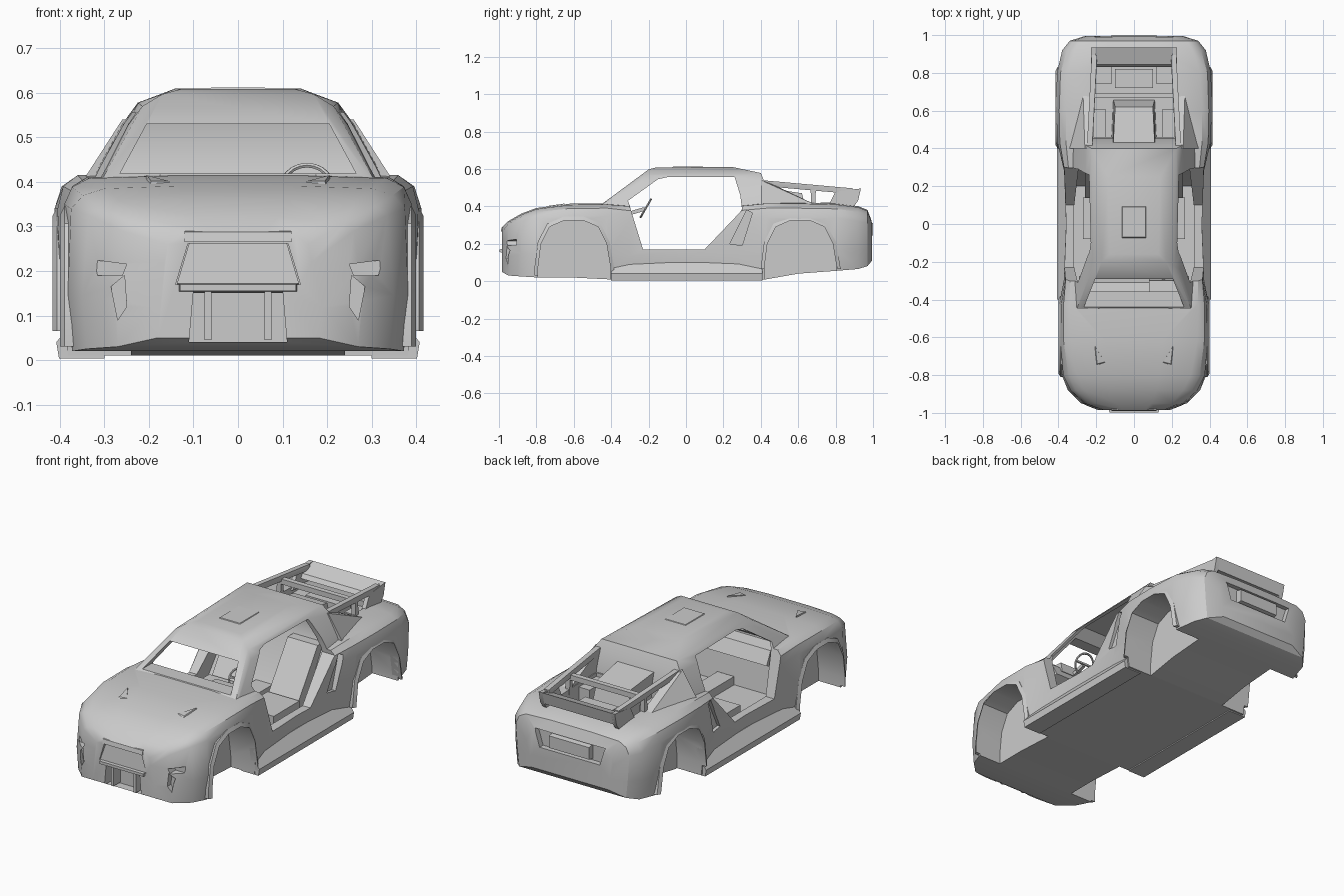
import bpy, bmesh, math
from mathutils import Vector

if "Cube" in bpy.data.objects:
    bpy.data.objects.remove(bpy.data.objects["Cube"])


def finish(name, bm):
    bmesh.ops.recalc_face_normals(bm, faces=bm.faces)
    me = bpy.data.meshes.new(name)
    bm.to_mesh(me)
    bm.free()
    ob = bpy.data.objects.new(name, me)
    bpy.context.collection.objects.link(ob)
    return ob


def hull(name, pts, mirror=False):
    """Convex solid around points, optionally mirrored in x."""
    bm = bmesh.new()
    for x, y, z in pts:
        bm.verts.new((x, y, z))
        if mirror:
            bm.verts.new((-x, y, z))
    bmesh.ops.convex_hull(bm, input=bm.verts[:])
    bmesh.ops.delete(bm, geom=[v for v in bm.verts if not v.link_faces], context='VERTS')
    bmesh.ops.dissolve_limit(bm, angle_limit=0.01, verts=bm.verts[:], edges=bm.edges[:])
    return finish(name, bm)


def side_prism(name, yz, a, b):
    return hull(name, [(x, y, z) for y, z in yz for x in (a, b)])


def front_prism(name, xz, a, b, mirror=False):
    return hull(name, [(x, y, z) for x, z in xz for y in (a, b)], mirror)


def box(name, x0, x1, y0, y1, z0, z1):
    return side_prism(name, [(y0, z0), (y0, z1), (y1, z0), (y1, z1)], x0, x1)


def bar(name, p, q, r):
    return hull(name, [Vector(e) + Vector((i, j, k)) for e in (p, q)
                       for i in (-r, r) for j in (-r, r) for k in (-r, r)])


def boolean(ob, cutter, op='DIFFERENCE'):
    cutter.hide_render = True
    m = ob.modifiers.new("cut", 'BOOLEAN')
    m.operation, m.solver, m.object = op, 'EXACT', cutter
    bpy.context.view_layer.objects.active = ob
    bpy.ops.object.modifier_apply(modifier=m.name)
    bpy.data.objects.remove(cutter)


# Lower body lofted through stations: y, bottom z, mid x, shoulder x, shoulder z, top x, top z
STATIONS = [
    (-0.985, .05, .19, .165, .22, .13, .28), (-0.95, .03, .28, .26, .29, .20, .315),
    (-0.88, .025, .35, .335, .325, .26, .355), (-0.80, .02, .382, .375, .34, .30, .385),
    (-0.62, .02, .395, .39, .35, .335, .408), (-0.42, .01, .395, .385, .35, .34, .41),
    (-0.30, .01, .372, .365, .33, .34, .40), (0.0, .01, .36, .355, .33, .33, .39),
    (0.28, .01, .37, .37, .33, .345, .40), (0.43, .01, .398, .405, .34, .36, .415),
    (0.60, .04, .41, .412, .34, .36, .415), (0.80, .055, .405, .408, .34, .35, .41),
    (0.92, .065, .375, .38, .32, .31, .395), (0.97, .08, .33, .34, .31, .28, .375),
    (0.995, .11, .24, .26, .25, .22, .31)]
bm = bmesh.new()
rings = []
for y, zb, wm, ws, zs, wt, zt in STATIONS:
    half = [(wm - .01, zb), (wm, zb + .4 * (zs - zb)), (ws, zs), ((ws + wt) / 2 + .01, (zs + 2 * zt) / 3),
            (wt, zt), (wt * .45, zt + .006)]
    ring = half + [(-x, z) for x, z in reversed(half)]
    rings.append([bm.verts.new((x, y, z)) for x, z in ring])
for a, b in zip(rings, rings[1:]):
    for i in range(len(a)):
        j = (i + 1) % len(a)
        bm.faces.new((a[i], a[j], b[j], b[i]))
bm.faces.new(rings[0])
bm.faces.new(rings[-1])
body = finish("body_shell", bm)

# Cabin upper joined to the body
boolean(body, hull("cabin", [
    (.33, -.52, .36), (.345, .46, .36), (.31, .45, .44), (.245, -.24, .53), (.26, .42, .53),
    (.215, -.222, .57), (.17, -.20, .597), (.225, .40, .578), (.13, -.16, .608), (.14, .25, .61)], True), 'UNION')

# Side skirts joined to the body
for s in (-1, 1):
    boolean(body, hull("skirt", [(s * x, y, z) for x, z in ((.3, .004), (.402, .004), (.408, .04), (.36, .10), (.3, .10))
                                 for y in (-.4, .41)]), 'UNION')

# Cabin interior, doors and windscreen openings
boolean(body, hull("cabin_cut", [
    (.30, -.38, .40), (.29, .36, .40), (.225, -.19, .535), (.225, .36, .535), (.2, -.17, .575),
    (.2, .34, .575), (.32, -.34, .12), (.32, .2, .12)], True))
DOOR = [(-.31, .43), (-.15, .545), (-.1, .556), (.26, .556), (.29, .46), (.30, .38), (.1, .17), (-.23, .17)]
boolean(body, side_prism("door_cut", DOOR, -.6, .6))
boolean(body, front_prism("screen_cut", [(.265, .419), (.205, .53)], -.6, -.1, True))

# Wheel wells with raised arch lips
ARCH = [(-.19, -.1), (-.19, .08), (-.175, .2), (-.13, .29), (-.05, .325), (.05, .325), (.13, .29), (.175, .2),
        (.195, .08), (.2, -.1)]
for end, cy, lip, low in (("front", -.6, .4, .03), ("rear", .61, .416, .065)):
    for s, side in ((1, "right"), (-1, "left")):
        boolean(body, side_prism("well_cut", [(cy + y, z) for y, z in ARCH], s * .24, s * .6))
        bm = bmesh.new()
        loops = []
        for y, z in ARCH:
            z = max(z, low)
            yo, zo = y * 1.1, z + .02 * max(0, (z - .1) / .23)
            loops.append([bm.verts.new((s * x, cy + a, b)) for x, a, b in
                          ((.36, y, z), (lip, y, z), (lip - .01, yo, zo), (.36, yo, zo))])
        for a, b in zip(loops, loops[1:]):
            for i in range(4):
                bm.faces.new((a[i], a[i - 1], b[i - 1], b[i]))
        bm.faces.new(loops[0])
        bm.faces.new(loops[-1])
        finish(f"{end}_{side}_arch_lip", bm)

# Rear engine bay, grille, lower intake and tail recess
boolean(body, box("bay_cut", -.215, .215, .46, .84, .32, .8))
boolean(body, front_prism("grille_cut", [(.112, .262), (.14, .17)], -1.1, -.965, True))
boolean(body, front_prism("intake_cut", [(.10, .155), (.11, .04)], -1.1, -.92, True))
boolean(body, front_prism("tail_cut", [(.21, .325), (.18, .23)], .965, 1.1, True))

# Headlight recesses and side air intakes
for s in (-1, 1):
    boolean(body, front_prism("lamp_cut", [(s * .25, .215), (s * .325, .225), (s * .315, .19), (s * .26, .19)], -1.1, -.905))
    boolean(body, front_prism("lamp_cut", [(s * .255, .19), (s * .285, .165), (s * .27, .09), (s * .25, .12)], -1.1, -.93))
    boolean(body, side_prism("scoop_cut", [(.235, .2), (.30, .19), (.355, .365), (.325, .38)], s * .352, s * .6))

# Nose: hood leading edge, grille panel, bumper blade, intake fins
hull("grille_lip", [(.12, -.99, .265), (.12, -.985, .288), (.11, -.93, .30), (.12, -.93, .27)], True)
hull("grille_panel", [(.11, -.972, .262), (.137, -.982, .172), (.11, -.95, .262), (.137, -.95, .172)], True)
hull("bumper_bar", [(.13, -.998, .155), (.13, -.998, .17), (.14, -.94, .15), (.14, -.94, .175)], True)
for s in (-1, 1):
    box("intake_fin", s * .06, s * .075, -.98, -.9, .045, .155)
    hull("hood_vent", [(s * x, y, z) for x, y, z in (
        (.15, -.74, .39), (.21, -.64, .40), (.20, -.76, .385), (.155, -.73, .402), (.205, -.65, .415), (.195, -.74, .402))])

# Roof hatch
hull("roof_hatch", [(.07, -.08, .60), (.07, .1, .60), (.06, -.07, .612), (.06, .09, .612)], True)

# Rear deck: rails, crossbar, buttresses and spoiler
for s, side in ((1, "right"), (-1, "left")):
    bar(f"{side}_deck_rail", (s * .235, .40, .525), (s * .21, .88, .482), .014)
    bar(f"{side}_rail_post", (s * .225, .68, .40), (s * .222, .68, .50), .012)
    hull(f"{side}_buttress", [(s * x, y, z) for x, y, z in (
        (.22, .40, .54), (.26, .40, .54), (.22, .40, .40), (.35, .40, .40), (.22, .47, .515), (.24, .47, .515),
        (.22, .70, .405), (.27, .70, .405))])
    side_prism(f"{side}_spoiler_plate", [(.76, .40), (.80, .48), (.935, .495), (.92, .43), (.89, .39)], s * .205, s * .228)
bar("deck_crossbar", (-.22, .68, .485), (.22, .68, .485), .014)
side_prism("spoiler_blade", [(.83, .44), (.845, .462), (.935, .495), (.92, .43)], -.215, .215)

# Engine and bay contents
hull("engine_cover", [(.11, .42, .50), (.10, .62, .47), (.12, .42, .32), (.11, .66, .31)], True)
box("gearbox", -.1, .1, .72, .82, .31, .42)
for s in (-1, 1):
    box("bay_side_box", s * .15, s * .22, .45, .61, .31, .40)
    box("bay_rear_box", s * .12, s * .22, .74, .85, .31, .38)

# Tail plate holder
hull("tail_plate", [(.12, .95, .235), (.12, 1.0, .245), (.12, 1.0, .31), (.12, .95, .32)], True)

# Cabin fittings: dashboard, tunnel, seats, steering
hull("dashboard", [(.30, -.39, .25), (.30, -.40, .395), (.29, -.31, .38), (.29, -.275, .31)], True)
hull("dash_binnacle", [(x, y, z) for x in (.08, .24) for y, z in ((-.38, .37), (-.37, .41), (-.30, .405), (-.29, .35))])
box("centre_tunnel", -.05, .05, -.34, .25, .10, .165)
for s in (-1, 1):
    box("seat_base", s * .08, s * .27, -.08, .14, .10, .168)
    hull("seat_back", [(x, y, z) for x in (s * .08, s * .26) for y, z in ((.12, .12), (.2, .12), (.31, .40), (.37, .40))])
bar("steering_column", (.155, -.31, .36), (.155, -.225, .385), .008)
bpy.ops.mesh.primitive_torus_add(major_radius=.055, minor_radius=.006, major_segments=20, minor_segments=6,
                                 location=(.155, -.215, .39), rotation=(math.radians(-60), 0, 0))
wheel = bpy.context.object
wheel.name = "steering_wheel"
wheel.rotation_euler.x = math.radians(60)
bar("steering_spoke", (.105, -.215, .39), (.205, -.215, .39), .005)

# Smooth shading with sharp creases kept
bpy.ops.object.select_all(action='SELECT')
bpy.context.view_layer.objects.active = body
bpy.ops.object.shade_smooth_by_angle(angle=math.radians(32))
